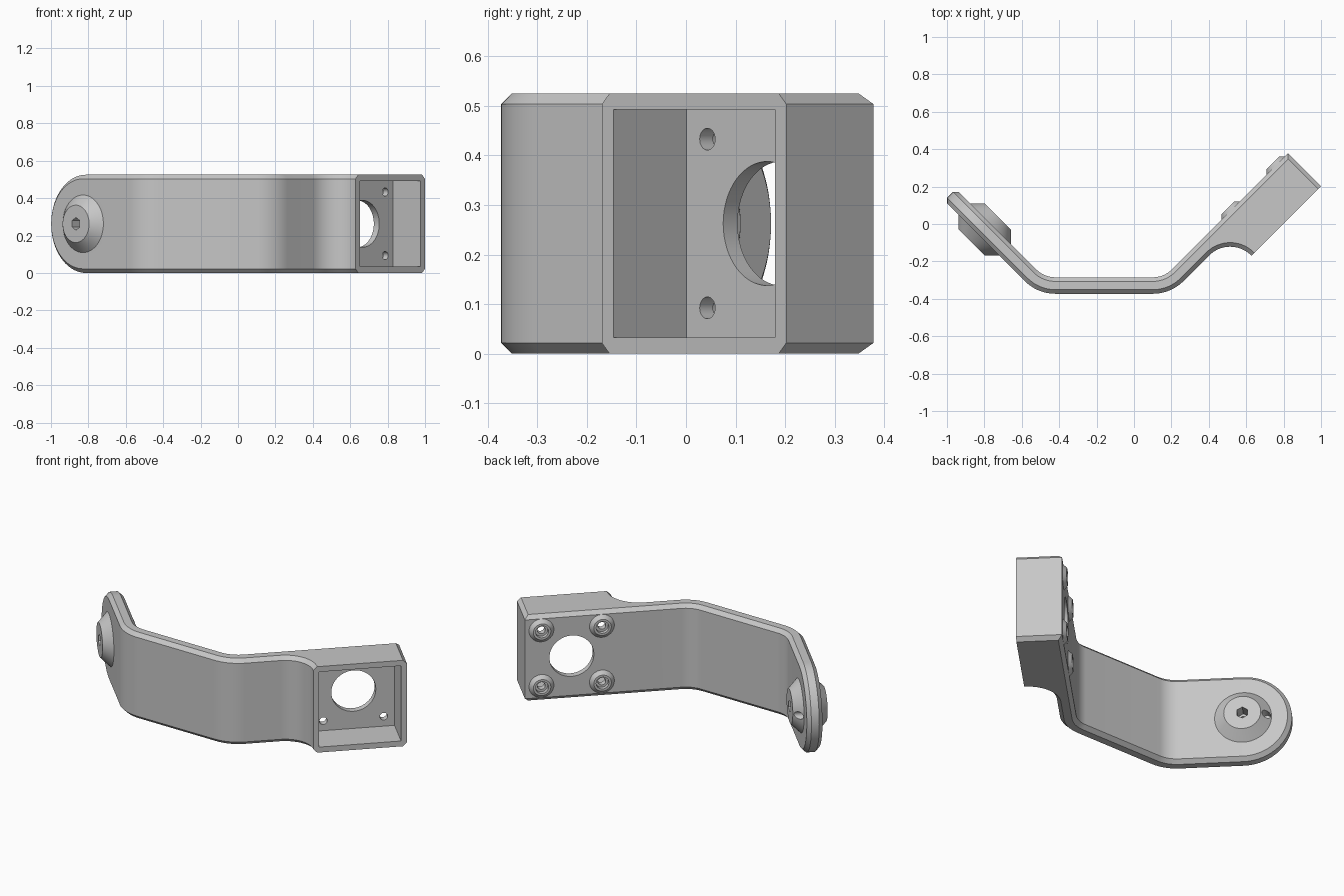
import bpy, bmesh, math
from mathutils import Vector, Matrix

cube = bpy.data.objects.get("Cube")
if cube:
    bpy.data.objects.remove(cube, do_unlink=True)

Q = math.sqrt(2)
H, MID = 0.525, 0.2625            # height and its middle
C = 0.022                         # chamfer
FRONT, BACK = -0.373, -0.285      # middle plate
WF, WB, S_END = 0.629, 0.541, 0.543   # left arm: outer face, inner face, pivot
VF, VB, RIM = 0.403, 0.315, 0.564     # right arm: outer face, inner face, box rim
U0, U1 = 0.324, 0.85              # box ends along the right arm
UC = (U0 + U1) / 2

grey = bpy.data.materials.new("grey")
grey.use_nodes = True
grey.diffuse_color = (0.57, 0.57, 0.57, 1)
grey.node_tree.nodes["Principled BSDF"].inputs["Base Color"].default_value = (0.57, 0.57, 0.57, 1)


def left(s, w, z=0.0):
    """Point on the left arm: s along it, w outwards."""
    return Vector((-(s + w) / Q, (s - w) / Q, z))


def right(u, v, z=0.0):
    """Point on the right arm: u along it, v outwards."""
    return Vector(((u + v) / Q, (u - v) / Q, z))


def make(name, bm):
    bmesh.ops.recalc_face_normals(bm, faces=bm.faces)
    mesh = bpy.data.meshes.new(name)
    bm.to_mesh(mesh)
    bm.free()
    mesh.materials.append(grey)
    ob = bpy.data.objects.new(name, mesh)
    bpy.context.collection.objects.link(ob)
    return ob


def cone(name, a, b, r1, r2, segs=48):
    """Round or hexagonal solid from point a to point b."""
    axis = b - a
    rot = axis.to_track_quat('Z', 'Y').to_matrix().to_4x4()
    bm = bmesh.new()
    bmesh.ops.create_cone(bm, cap_ends=True, segments=segs, radius1=r1, radius2=r2,
                          depth=axis.length, matrix=Matrix.Translation((a + b) / 2) @ rot)
    return make(name, bm)


def fillet(a, b, c, r, n=14):
    """Arc of radius r rounding the corner b between a and c."""
    p, q = (a - b).normalized(), (c - b).normalized()
    half = p.angle(q) / 2
    centre = b + (p + q).normalized() * (r / math.sin(half))
    start = b + p * (r / math.tan(half)) - centre
    end = b + q * (r / math.tan(half)) - centre
    total = start.angle(end)
    return [centre + (start * math.sin(total * (1 - i / n)) + end * math.sin(total * i / n))
            / math.sin(total) for i in range(n + 1)]


def outline(d, z):
    """Plan of the bracket, inset by d, from the pivot round and back."""
    yf, yb = FRONT + d, BACK - d
    wf, wb, vf, vb = WF - d, WB + d, VF - d, VB + d
    f = [left(S_END, wf), Vector((-Q * wf - yf, yf, 0)), Vector((Q * vf + yf, yf, 0)),
         right(U0 + d, vf), right(U0 + d, RIM)]
    b = [right(U1 - d, vb), Vector((Q * vb + yb, yb, 0)),
         Vector((-Q * wb - yb, yb, 0)), left(S_END, wb)]
    pts = [f[0]] + fillet(*f[0:3], 0.233 - d) + fillet(*f[1:4], 0.233 - d)
    pts += fillet(*f[2:5], 0.158 + d) + [f[4], right(U1 - d, RIM), b[0]]
    pts += fillet(*b[0:3], 0.145 + d) + fillet(*b[1:4], 0.145 + d) + [b[3]]
    return [p + Vector((0, 0, z)) for p in pts]


# Bent plate with box: stacked outlines give the chamfered edges
bm = bmesh.new()
rings = [[bm.verts.new(p) for p in outline(d, z)]
         for d, z in ((C, 0), (0, C), (0, H - C), (C, H))]
for lo, hi in zip(rings, rings[1:]):
    for i in range(len(lo) - 1):
        bm.faces.new((lo[i], lo[i + 1], hi[i + 1], hi[i]))
bm.faces.new(rings[0])
bm.faces.new(rings[-1])

# Rounded arm end: chamfered half disc around the pivot
N = 40
section = ((MID - C, WB), (MID, WB + C), (MID, WF - C), (MID - C, WF))
arcs = []
for i in range(N + 1):
    a = math.pi * (i / N - 0.5)
    arcs.append([bm.verts.new(left(S_END + r * math.cos(a), w, MID + r * math.sin(a)))
                 for r, w in section])
for p, q in zip(arcs, arcs[1:]):
    for j in range(3):
        bm.faces.new((p[j], p[j + 1], q[j + 1], q[j]))
bm.faces.new([p[0] for p in arcs])
bm.faces.new([p[3] for p in arcs])
bmesh.ops.remove_doubles(bm, verts=bm.verts, dist=0.0005)
bracket = make("bracket", bm)


def combine(tool, operation):
    mod = bracket.modifiers.new(tool.name, 'BOOLEAN')
    mod.operation, mod.solver, mod.object = operation, 'EXACT', tool
    bpy.context.view_layer.objects.active = bracket
    bpy.ops.object.modifier_apply(modifier=mod.name)
    bpy.data.objects.remove(tool, do_unlink=True)


# Conical pivot bosses on both faces of the left arm
for face, side in ((WF, 1), (WB, -1)):
    combine(cone("pivot_boss", left(S_END, face - side * 0.01, MID),
                 left(S_END, face + side * 0.054, MID), 0.164, 0.1, 64), 'UNION')

# Hexagonal sockets, bore and small side hole of the pivot
for face, side in ((WF, 1), (WB, -1)):
    combine(cone("hex_socket", left(S_END, face - side * 0.02, MID),
                 left(S_END, face + side * 0.1, MID), 0.034, 0.034, 6), 'DIFFERENCE')
combine(cone("pivot_bore", left(S_END, WB - 0.1, MID), left(S_END, WF + 0.1, MID),
             0.018, 0.018, 24), 'DIFFERENCE')
combine(cone("side_hole", left(S_END + 0.128, WB - 0.1, MID),
             left(S_END + 0.128, WB + 0.03, MID), 0.022, 0.022, 24), 'DIFFERENCE')

# Square pocket in the box
bm = bmesh.new()
size = Matrix.Diagonal((0.46, 0.3, 0.459, 1))
bmesh.ops.create_cube(bm, size=1, matrix=Matrix.Translation(right(UC, 0.506, MID))
                      @ Matrix.Rotation(math.pi / 4, 4, 'Z') @ size)
combine(make("pocket", bm), 'DIFFERENCE')

# Large round opening
combine(cone("opening", right(UC, 0.2, MID), right(UC, 0.45, MID), 0.125, 0.125, 64), 'DIFFERENCE')

# Four raised screw seats with counterbored holes
for du in (-0.17, 0.17):
    for dz in (-0.17, 0.17):
        def at(v):
            return right(UC + du, v, MID + dz)
        combine(cone("screw_seat", at(VB + 0.008), at(VB - 0.021), 0.078, 0.049), 'UNION')
        combine(cone("counterbore", at(0.25), at(0.318), 0.036, 0.036, 32), 'DIFFERENCE')
        combine(cone("screw_hole", at(0.25), at(0.4), 0.022, 0.022, 32), 'DIFFERENCE')

# Smooth curves, sharp edges
bpy.ops.object.select_all(action='DESELECT')
bracket.select_set(True)
bpy.context.view_layer.objects.active = bracket
bpy.ops.object.shade_smooth_by_angle(angle=math.radians(25))
